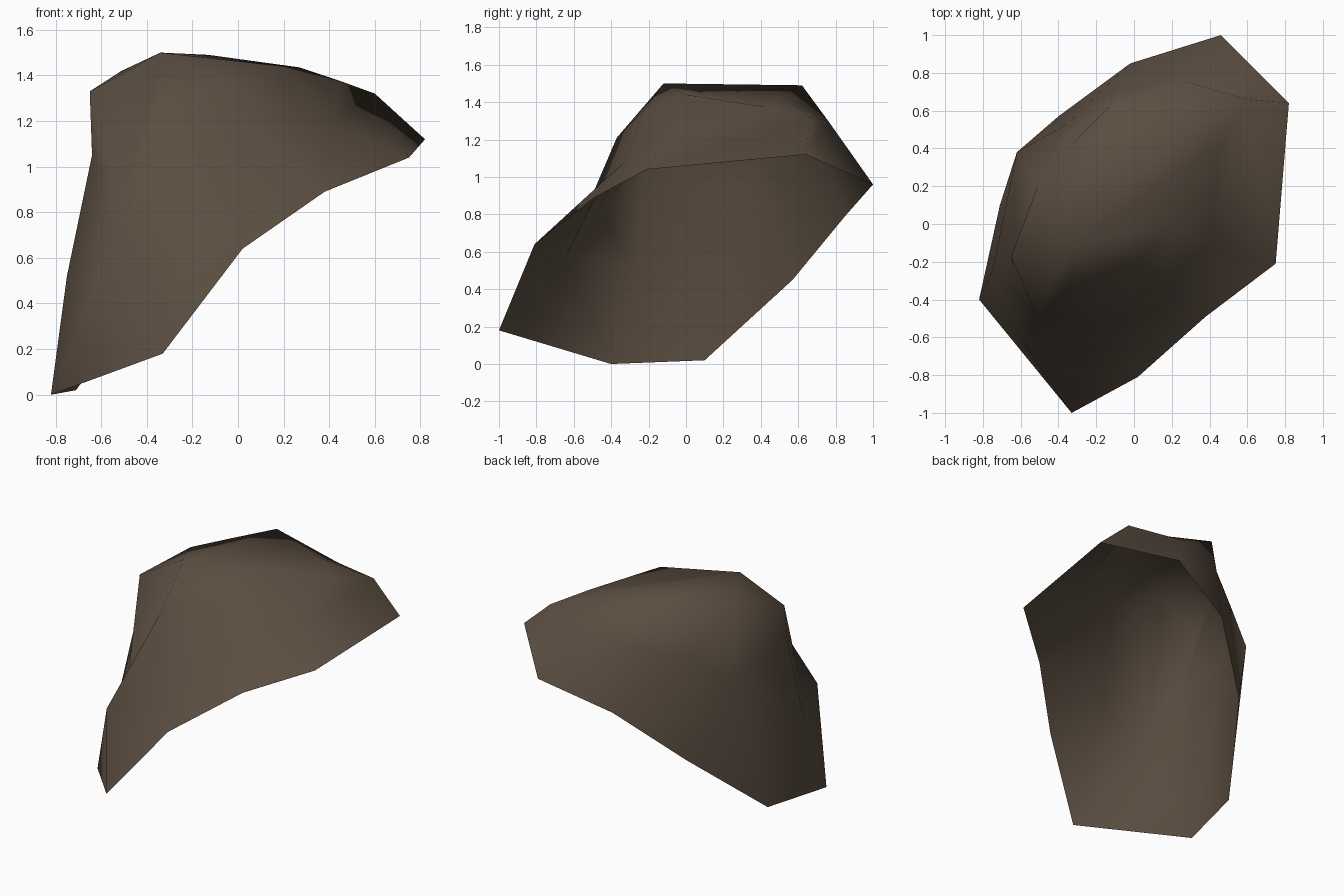
import bpy
import bmesh
from mathutils import Vector

# Remove the default cube only
default_cube = bpy.data.objects.get("Cube")
if default_cube:
    bpy.data.objects.remove(default_cube, do_unlink=True)


def make_material(name, colour):
    material = bpy.data.materials.new(name)
    material.use_nodes = True
    material.diffuse_color = colour
    shader = next(n for n in material.node_tree.nodes if n.type == "BSDF_PRINCIPLED")
    shader.inputs["Base Color"].default_value = colour
    shader.inputs["Roughness"].default_value = 0.9
    return material


def loft_shell(name, rings, material):
    """Bridge matching closed rings, welding the points that coincide."""
    bm = bmesh.new()
    rows = [[bm.verts.new(Vector(point)) for point in ring] for ring in rings]
    for lower, upper in zip(rows, rows[1:]):
        count = len(lower)
        for i in range(count):
            j = (i + 1) % count
            bm.faces.new((lower[i], lower[j], upper[j], upper[i]))
    bmesh.ops.remove_doubles(bm, verts=bm.verts, dist=0.001)
    mesh = bpy.data.meshes.new(name)
    bm.to_mesh(mesh)
    bm.free()
    mesh.materials.append(material)
    shell = bpy.data.objects.new(name, mesh)
    bpy.context.collection.objects.link(shell)
    return shell


# Open lower rim, running anticlockwise from the front tip
rim = [(-.33, -1, .18), (.02, -.81, .64), (.38, -.49, .89), (.75, -.21, 1.04),
       (.82, .64, 1.12), (.46, 1, .96), (-.02, .85, .79), (-.4, .57, .45),
       (-.71, .1, .02), (-.82, -.4, 0)]

# Flank of the shell
flank = [(-.58, -.64, .58), (-.17, -.5, .86), (.15, -.33, 1.08), (.4, -.1, 1.19),
         (.6, .66, 1.32), (.25, .76, 1.3), (-.1, .71, 1.2), (-.37, .52, 1.15),
         (-.62, .38, 1), (-.75, -.25, .52)]

# Shoulder below the crest
shoulder = [(-.52, -.48, .8), (-.35, -.37, 1.21), (0, -.22, 1.36), (.2, 0, 1.44),
            (.45, .42, 1.375), (.27, .52, 1.435), (-.13, .62, 1.49), (-.33, .42, 1.45),
            (-.51, .2, 1.42), (-.64, -.22, 1.05)]

# Crest and the corner beside it, closing the top
crest = (-.34, -.12, 1.5)
corner = (-.65, -.17, 1.33)
top = [corner] + [crest] * 8 + [corner]

earth_brown = make_material("earth brown", (.105, .076, .053, 1))
rock_shell = loft_shell("rock_shell", [rim, flank, shoulder, top], earth_brown)

# Soft shading over the faceted outline
bpy.ops.object.select_all(action="DESELECT")
rock_shell.select_set(True)
bpy.context.view_layer.objects.active = rock_shell
bpy.ops.object.shade_smooth()
